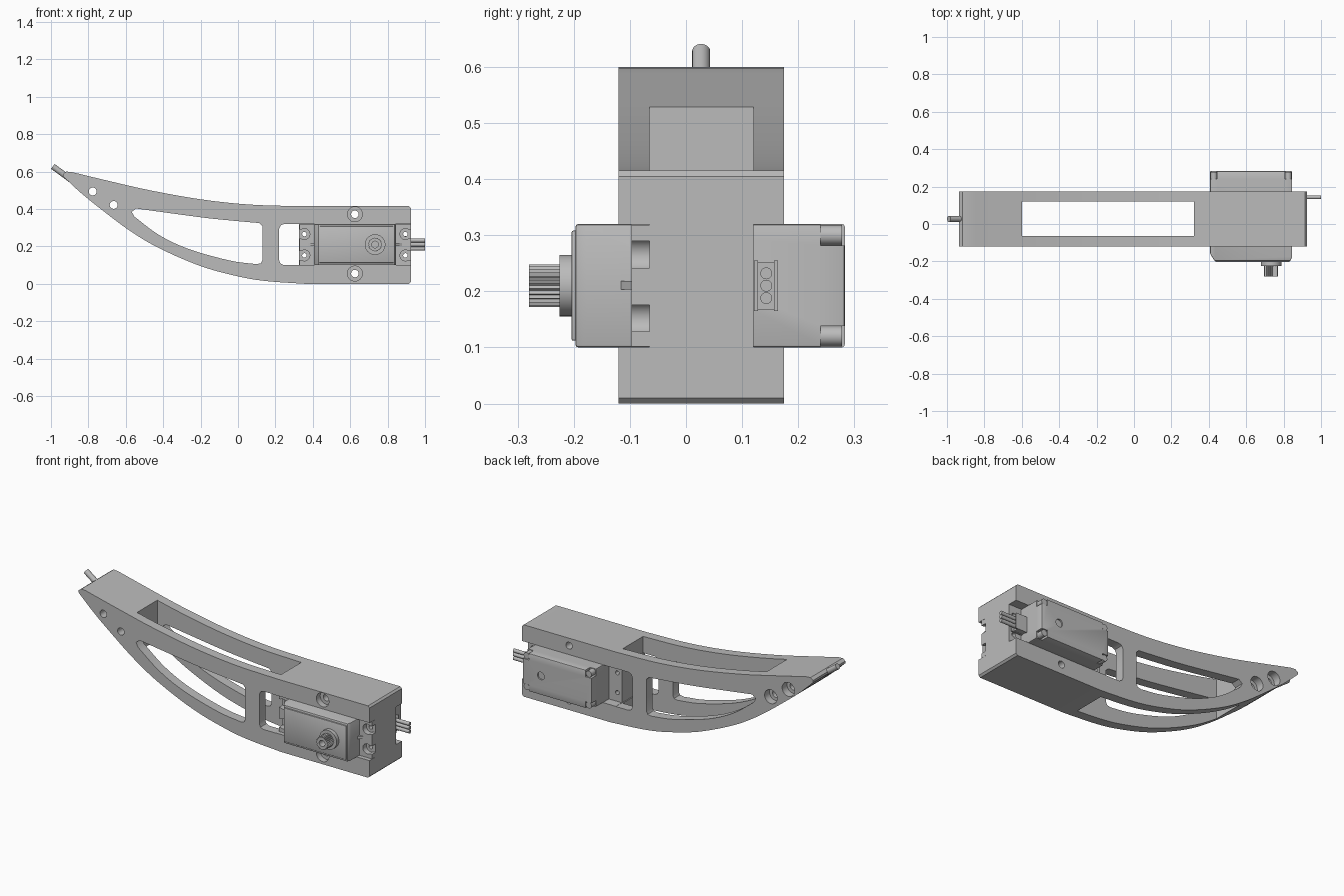
import bpy, bmesh
from math import cos, sin, pi, radians
from mathutils import Vector

cube = bpy.data.objects.get("Cube")
if cube:
    bpy.data.objects.remove(cube)

grey = bpy.data.materials.new("plain grey")
grey.use_nodes = True
colour = (0.5, 0.5, 0.5, 1)
grey.diffuse_color = colour
grey.node_tree.nodes["Principled BSDF"].inputs["Base Color"].default_value = colour


def prism(name, pts, lo, hi, axis="y"):
    """Extrude an outline along y (points are x, z) or along z (points are x, y)."""
    place = (lambda p, h: (p[0], h, p[1])) if axis == "y" else (lambda p, h: (p[0], p[1], h))
    bm = bmesh.new()
    low = [bm.verts.new(place(p, lo)) for p in pts]
    high = [bm.verts.new(place(p, hi)) for p in pts]
    bm.faces.new(low)
    bm.faces.new(high)
    n = len(pts)
    for i in range(n):
        j = (i + 1) % n
        bm.faces.new((low[i], low[j], high[j], high[i]))
    bmesh.ops.recalc_face_normals(bm, faces=bm.faces)
    mesh = bpy.data.meshes.new(name)
    bm.to_mesh(mesh)
    bm.free()
    mesh.materials.append(grey)
    obj = bpy.data.objects.new(name, mesh)
    bpy.context.collection.objects.link(obj)
    return obj


def rect(x0, x1, z0, z1):
    return [(x0, z0), (x1, z0), (x1, z1), (x0, z1)]


def box(name, x0, x1, y0, y1, z0, z1):
    return prism(name, rect(x0, x1, z0, z1), y0, y1)


def circle(x, z, r, n=32):
    return [(x + r * cos(2 * pi * i / n), z + r * sin(2 * pi * i / n)) for i in range(n)]


def disc(name, x, z, r, y0, y1):
    return prism(name, circle(x, z, r), y0, y1)


def smooth_path(pts, steps=5):
    """Catmull-Rom curve through the given points."""
    v = [Vector(p) for p in pts]
    v = [2 * v[0] - v[1]] + v + [2 * v[-1] - v[-2]]
    out = []
    for a, b, c, d in zip(v, v[1:], v[2:], v[3:]):
        for s in range(steps):
            t = s / steps
            out.append(0.5 * (2 * b + (c - a) * t + (2 * a - 5 * b + 4 * c - d) * t * t
                              + (3 * b - a - 3 * c + d) * t ** 3))
    return [tuple(p) for p in out] + [tuple(pts[-1])]


def finish(obj, cutters=(), bevel=0):
    """Cut, bevel, bake the modifiers and shade."""
    if bevel:
        mod = obj.modifiers.new("soft edges", "BEVEL")
        mod.width, mod.segments = bevel, 2
    for cutter in cutters:
        mod = obj.modifiers.new("cut", "BOOLEAN")
        mod.operation, mod.solver, mod.object = "DIFFERENCE", "EXACT", cutter
    graph = bpy.context.evaluated_depsgraph_get()
    mesh = bpy.data.meshes.new_from_object(obj.evaluated_get(graph))
    obj.modifiers.clear()
    obj.data = mesh
    for cutter in cutters:
        bpy.data.objects.remove(cutter)
    bpy.ops.object.select_all(action="DESELECT")
    obj.select_set(True)
    bpy.context.view_layer.objects.active = obj
    bpy.ops.object.shade_smooth_by_angle(angle=radians(30))
    return obj


MID = 0.21                       # height of the motor axis
SCREW_X = (0.355, 0.895)
SCREW_Z = (0.152, 0.266)

# Curved finger body
top = smooth_path([(-0.89, 0.598), (-0.69, 0.55), (-0.47, 0.50), (-0.2, 0.452),
                   (0.06, 0.424), (0.33, 0.415)])
bottom = smooth_path([(0.36, 0.0), (0.15, 0.015), (0, 0.04), (-0.2, 0.095), (-0.42, 0.19),
                      (-0.58, 0.285), (-0.74, 0.405), (-0.85, 0.495), (-0.935, 0.575)])
end = [(0.915, 0.415), (0.925, 0.405), (0.925, 0.01), (0.915, 0)]
body = prism("finger_body", top + end + bottom + [(-0.935, 0.588), (-0.918, 0.6)], -0.12, 0.175)

# Openings in the body
window_top = smooth_path([(-0.545, 0.403), (-0.2, 0.356), (-0.03, 0.338), (0.115, 0.325)])
window_low = smooth_path([(0.1, 0.105), (-0.045, 0.125), (-0.26, 0.185), (-0.42, 0.26), (-0.555, 0.36)])
long_window = window_top + [(0.13, 0.31), (0.13, 0.125), (0.122, 0.11)] + window_low + [(-0.568, 0.385)]
short_window = [(0.326, 0.1), (0.326, 0.32), (0.245, 0.32), (0.228, 0.312), (0.22, 0.295),
                (0.22, 0.125), (0.228, 0.108), (0.245, 0.1)]
cuts = [
    box("slot", -0.6, 0.32, -0.065, 0.12, -0.5, 1),
    prism("long_window", long_window, -0.5, 0.5),
    prism("short_window", short_window, -0.5, 0.5),
    box("front_pocket", 0.31, 1.1, -0.5, -0.065, 0.101, 0.319),
    box("back_pocket", 0.31, 1.1, 0.12, 0.5, 0.101, 0.319),
]
for z in (0.055, 0.372):
    cuts += [disc("bolt_hole", 0.625, z, 0.02, -0.5, 0.5),
             disc("bolt_recess", 0.625, z, 0.04, -0.5, -0.085)]
for x, z in ((-0.777, 0.494), (-0.665, 0.422)):
    cuts += [disc("tip_hole", x, z, 0.021, -0.5, 0.5),
             disc("tip_recess", x, z, 0.04, 0.13, 0.5)]
for x in SCREW_X:
    cuts += [disc("screw_hole", x, z, 0.012, -0.5, 0.5) for z in SCREW_Z]
finish(body, cuts)

# Motor case with notched back corners and their screws
outline = [(0.407, 0.283), (0.845, 0.283), (0.845, -0.175), (0.838, -0.197),
           (0.43, -0.197), (0.407, -0.158)]
case = prism("motor_case", outline, 0.1, 0.32, "z")
cuts = []
for x in (0.407, 0.845):
    for z in (0.1, 0.32):
        cuts.append(box("corner_notch", x - 0.038, x + 0.038, 0.24, 0.5, z - 0.038, z + 0.038))
        sx = x + (0.02 if x < 0.6 else -0.02)
        sz = z + (0.02 if z < MID else -0.02)
        finish(disc("case_screw", sx, sz, 0.018, 0.22, 0.278))
cuts.append(disc("case_dimple", 0.73, MID, 0.022, 0.275, 0.5))
finish(case, cuts, 0.005)
finish(box("case_lid", 0.435, 0.832, -0.204, -0.19, 0.112, 0.308), bevel=0.003)

# Mounting ears with slotted screw holes, ribs on the case
for name, x0, x1, sx, out in (("inner_ear", 0.33, 0.42, SCREW_X[0], -1),
                              ("outer_ear", 0.835, 0.925, SCREW_X[1], 1)):
    ear = box(name, x0, x1, -0.097, -0.064, 0.102, 0.318)
    cuts = []
    for z in SCREW_Z:
        a, b = sorted((sx, sx + out * 0.1))
        cuts += [disc("ear_hole", sx, z, 0.029, -0.5, 0.5),
                 box("ear_slot", a, b, -0.5, 0.5, z - 0.024, z + 0.024)]
    finish(ear, cuts)
    wall = x1 if out < 0 else x0
    tip = sx - out * 0.005
    prism(name + "_rib", [(wall, -0.09), (tip, -0.09), (wall, -0.122)], 0.203, 0.218, "z")

# Output shaft: collar and toothed spline with a bore
finish(disc("shaft_collar", 0.733, MID, 0.055, -0.225, -0.19))
teeth = 24
spline = []
for i in range(teeth * 2):
    r = 0.038 if i % 2 else 0.033
    spline.append((0.733 + r * cos(pi * i / teeth), MID + r * sin(pi * i / teeth)))
finish(prism("toothed_shaft", spline, -0.28, -0.22),
       [disc("bore", 0.733, MID, 0.018, -0.5, -0.235)])


def rod(name, start, finish_at, r):
    a, b = Vector(start), Vector(finish_at)
    bpy.ops.mesh.primitive_cylinder_add(vertices=24, radius=r, depth=(b - a).length,
                                        location=(a + b) / 2)
    obj = bpy.context.object
    obj.name = name
    obj.rotation_euler = (b - a).to_track_quat("Z", "Y").to_euler()
    obj.data.materials.append(grey)
    bpy.ops.object.shade_smooth_by_angle(angle=radians(30))


# Cable grommet with side flanges, and three wires
box("cable_grommet", 0.84, 0.9, 0.128, 0.158, 0.168, 0.252)
for y in (0.121, 0.157):
    box("grommet_flange", 0.84, 0.915, y, y + 0.007, 0.165, 0.255)
for dz in (-0.022, 0, 0.022):
    rod("wire", (0.84, 0.143, MID + dz), (1, 0.143, MID + dz), 0.0105)

# Peg at the fingertip
rod("tip_peg", (-0.99, 0.027, 0.628), (-0.87, 0.027, 0.54), 0.016)
